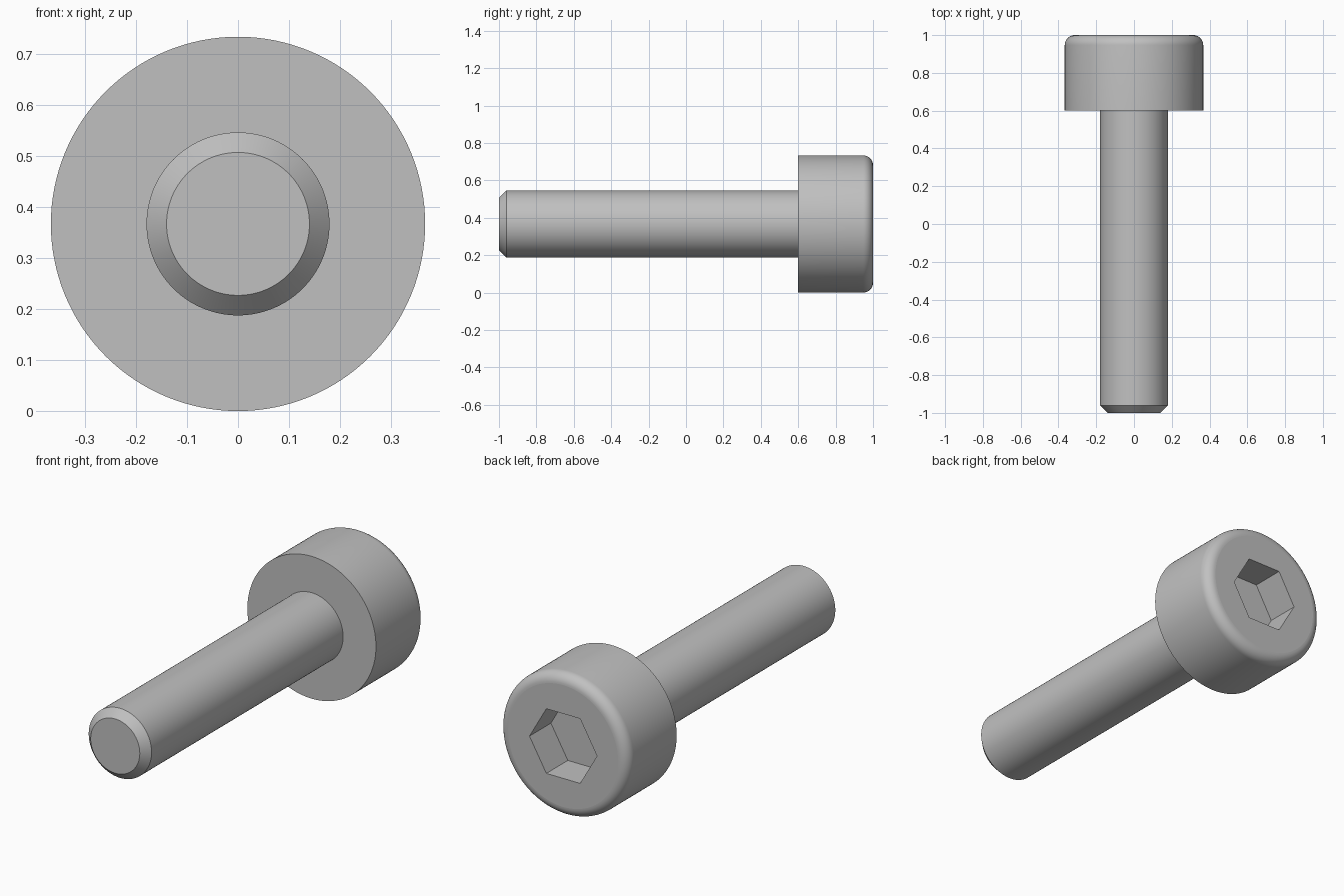
import bpy, bmesh, math
from mathutils import Vector

SEGMENTS = 128
HEAD_R, SHANK_R, TIP_R = 0.3667, 0.1793, 0.14
HEAD_BACK, HEAD_SEAT, TIP = 1.0, 0.6, -1.0
FILLET, CHAMFER = 0.053, 0.04
SOCKET_R, SOCKET_DEPTH = 0.1925, 0.175
AXIS_Z = HEAD_R

cube = bpy.data.objects.get("Cube")
if cube:
    bpy.data.objects.remove(cube, do_unlink=True)

steel = bpy.data.materials.new("grey steel")
steel.use_nodes = True
GREY = (0.53, 0.53, 0.53, 1)
steel.diffuse_color = GREY
steel.node_tree.nodes["Principled BSDF"].inputs["Base Color"].default_value = GREY


def ring(bm, radius, y, count):
    """Closed ring of vertices around the screw axis."""
    angles = [2 * math.pi * i / count for i in range(count)]
    return [bm.verts.new((radius * math.cos(a), y, AXIS_Z + radius * math.sin(a)))
            for a in angles]


def bridge(bm, a, b):
    n = len(a)
    for i in range(n):
        j = (i + 1) % n
        bm.faces.new((a[i], a[j], b[j], b[i]))


def lathe(bm, profile):
    """Revolve (radius, y) points about the screw axis; return the rings."""
    rings = [ring(bm, r, y, SEGMENTS) for r, y in profile]
    for a, b in zip(rings, rings[1:]):
        bridge(bm, a, b)
    return rings


def loop_edges(bm, verts):
    return [bm.edges.get((v, verts[i - 1])) or bm.edges.new((v, verts[i - 1]))
            for i, v in enumerate(verts)]


def finish(bm, name):
    mesh = bpy.data.meshes.new(name)
    bm.normal_update()
    bm.to_mesh(mesh)
    bm.free()
    mesh.materials.append(steel)
    obj = bpy.data.objects.new(name, mesh)
    bpy.context.collection.objects.link(obj)
    bpy.ops.object.select_all(action="DESELECT")
    obj.select_set(True)
    bpy.context.view_layer.objects.active = obj
    bpy.ops.object.shade_smooth_by_angle(angle=math.radians(30))
    # Faces square to the axis stay perfectly flat
    for face in mesh.polygons:
        if abs(face.normal.y) > 0.999:
            face.use_smooth = False


# Head: seat ring, cylindrical wall and rounded rim
bm = bmesh.new()
profile = [(SHANK_R, HEAD_SEAT), (HEAD_R, HEAD_SEAT)]
for i in range(11):
    t = math.pi / 2 * i / 10
    profile.append((HEAD_R - FILLET + FILLET * math.cos(t),
                    HEAD_BACK - FILLET + FILLET * math.sin(t)))
rim = lathe(bm, profile)[-1]

# Hexagonal socket sunk into the head, corners pointing sideways
mouth = ring(bm, SOCKET_R, HEAD_BACK, 6)
floor = ring(bm, SOCKET_R, HEAD_BACK - SOCKET_DEPTH, 6)
bridge(bm, mouth, floor)
bm.faces.new(floor)

# Flat end face between rim and socket
bmesh.ops.triangle_fill(bm, use_beauty=True, normal=Vector((0, 1, 0)),
                        edges=loop_edges(bm, rim) + loop_edges(bm, mouth))
bmesh.ops.recalc_face_normals(bm, faces=bm.faces)
# Orient outwards: the seat must face the tip
bm.normal_update()
bm.faces.ensure_lookup_table()
if bm.faces[0].normal.y > 0:
    bmesh.ops.reverse_faces(bm, faces=bm.faces)
finish(bm, "head")

# Shank with chamfered tip
bm = bmesh.new()
rings = lathe(bm, [(SHANK_R, HEAD_SEAT), (SHANK_R, TIP + CHAMFER), (TIP_R, TIP)])
tip_face = bm.faces.new(rings[-1])
bmesh.ops.recalc_face_normals(bm, faces=bm.faces)
bm.normal_update()
if tip_face.normal.y > 0:
    bmesh.ops.reverse_faces(bm, faces=bm.faces)
finish(bm, "shank")
